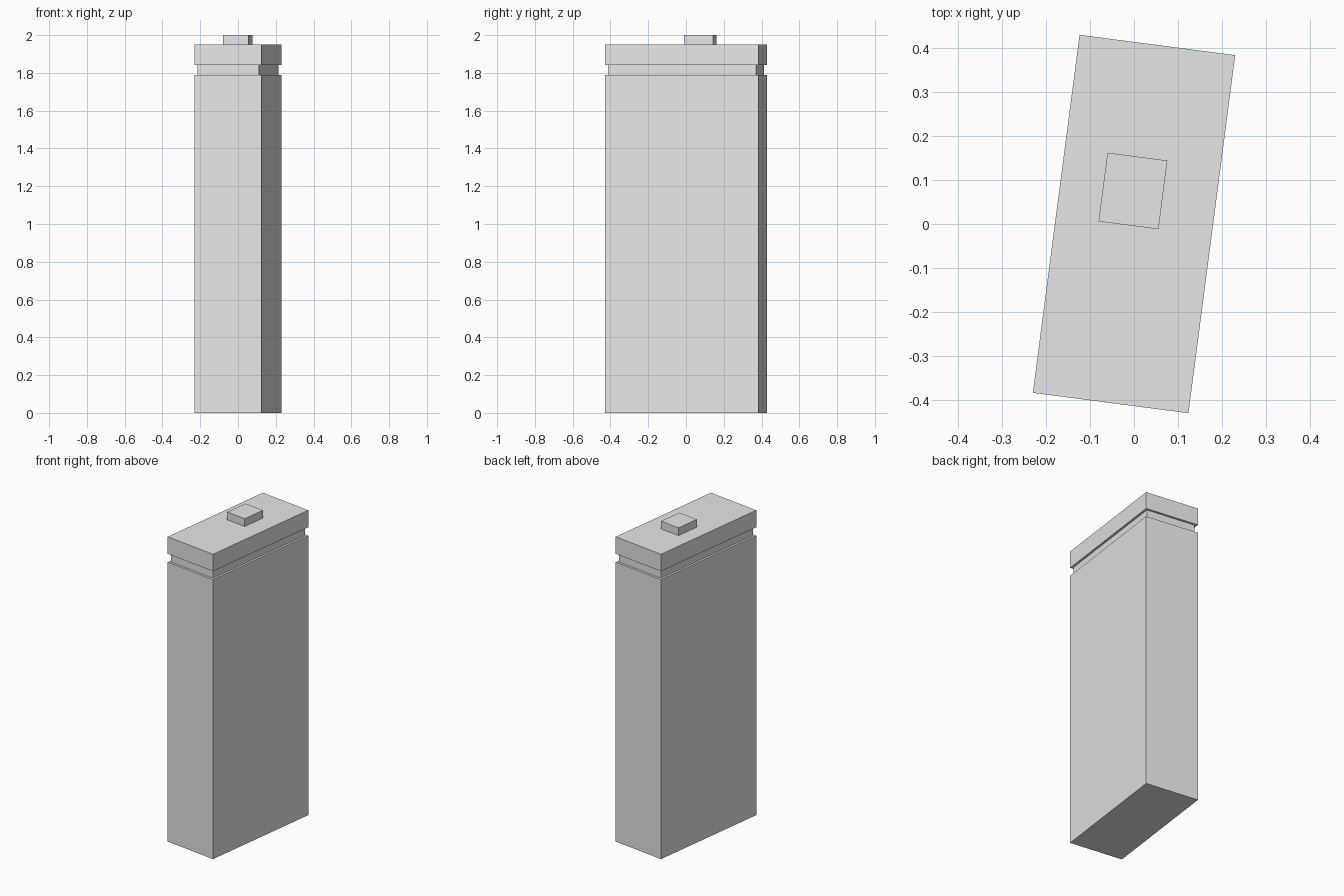
import bpy
from math import radians
from mathutils import Matrix

cube = bpy.data.objects.get("Cube")
if cube:
    bpy.data.objects.remove(cube, do_unlink=True)

# Single plain grey
GREY = (0.8, 0.8, 0.8, 1.0)
grey = bpy.data.materials.new("plain_grey")
grey.use_nodes = True
grey.diffuse_color = GREY
for node in grey.node_tree.nodes:
    if node.type == 'BSDF_PRINCIPLED':
        node.inputs["Base Color"].default_value = GREY

WIDTH, DEPTH = 0.356, 0.819
INSET = 0.014
TURN = Matrix.Rotation(radians(-7.44), 4, 'Z')   # whole model is turned slightly


def block(name, width, depth, bottom, top, x=0.0, y=0.0):
    """Box between two heights, placed in the turned frame."""
    bpy.ops.mesh.primitive_cube_add(size=1)
    ob = bpy.context.object
    ob.name = ob.data.name = name
    size = Matrix.Diagonal((width, depth, top - bottom, 1))
    place = Matrix.Translation((x, y, (bottom + top) / 2))
    ob.data.transform(TURN @ place @ size)
    ob.data.materials.append(grey)
    return ob


# Tall body, recessed neck, overhanging cap and the small raised block on top
block("body", WIDTH, DEPTH, 0.0, 1.788)
block("neck", WIDTH - 2 * INSET, DEPTH - 2 * INSET, 1.788, 1.841)
block("cap", WIDTH, DEPTH, 1.841, 1.95)
block("roof_block", 0.137, 0.157, 1.95, 2.0, x=-0.012, y=0.074)
